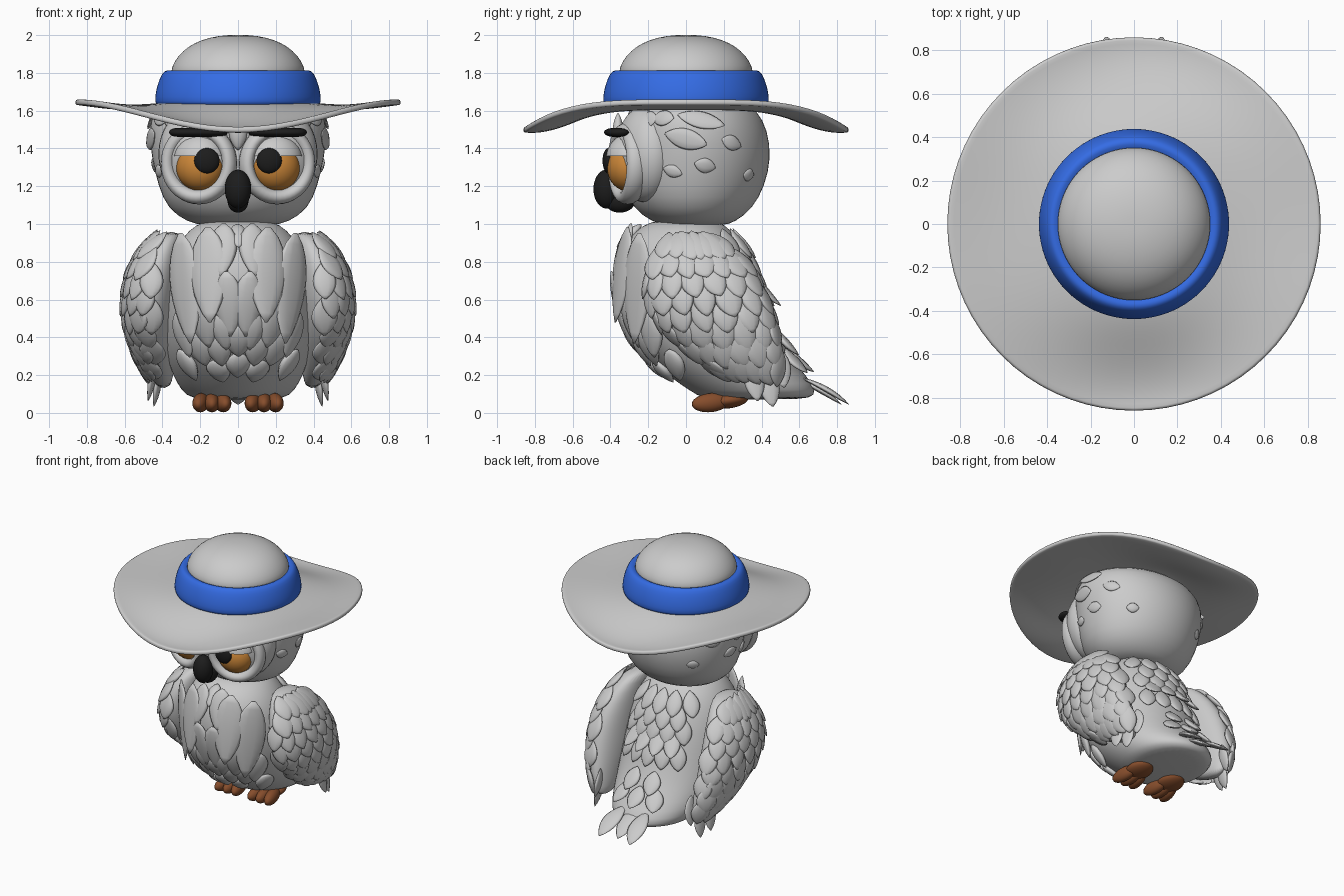
import bpy, bmesh, math, random
from mathutils import Vector, Matrix
from mathutils.bvhtree import BVHTree

random.seed(4)
cube = bpy.data.objects.get("Cube")
if cube:
    bpy.data.objects.remove(cube, do_unlink=True)


def material(name, rgb):
    m = bpy.data.materials.new(name)
    m.use_nodes = True
    m.diffuse_color = (*rgb, 1)
    m.node_tree.nodes["Principled BSDF"].inputs["Base Color"].default_value = (*rgb, 1)
    return m


WHITE = material("pale grey", (.6, .6, .6))
BLUE = material("band blue", (.035, .15, .78))
ORANGE = material("eye orange", (.6, .24, .04))
BROWN = material("foot brown", (.24, .075, .025))
BLACK = material("black", (.012, .012, .012))


def finish(name, bm, mat, subsurf=0):
    bmesh.ops.recalc_face_normals(bm, faces=bm.faces)
    mesh = bpy.data.meshes.new(name)
    bm.to_mesh(mesh)
    bm.free()
    mesh.materials.append(mat)
    mesh.shade_smooth()
    obj = bpy.data.objects.new(name, mesh)
    bpy.context.collection.objects.link(obj)
    if subsurf:
        mod = obj.modifiers.new("Smooth", 'SUBSURF')
        mod.levels = mod.render_levels = subsurf
    return obj


def skin(bm, rings, caps=True):
    rows = [[bm.verts.new(p) for p in ring] for ring in rings]
    n = len(rows[0])
    for a, b in zip(rows, rows[1:]):
        for i in range(n):
            bm.faces.new((a[i], a[(i + 1) % n], b[(i + 1) % n], b[i]))
    if caps:
        bm.faces.new(rows[0])
        bm.faces.new(rows[-1])


def angles(n):
    return [2 * math.pi * i / n for i in range(n)]


def loft(name, sections, mat, n=28):
    """Stack of ellipses: z, centre x, half x, front y, back y."""
    bm = bmesh.new()
    skin(bm, [[(xc + hx * math.cos(t), (y0 + y1) / 2 + (y1 - y0) / 2 * math.sin(t), z)
               for t in angles(n)] for z, xc, hx, y0, y1 in sections])
    return finish(name, bm, mat, 1)


def lathe(name, profile, mat):
    return loft(name, [(z, 0, r, -r, r) for r, z in profile], mat, 48)


def add_ball(bm, c, r, turn=0, tilt=0):
    m = (Matrix.Translation(c) @ Matrix.Rotation(turn, 4, 'Z') @ Matrix.Rotation(tilt, 4, 'X')
         @ Matrix.Diagonal((*r, 1)))
    bmesh.ops.create_uvsphere(bm, u_segments=28, v_segments=18, radius=1, matrix=m)


def ball(name, c, r, mat, turn=0):
    bm = bmesh.new()
    add_ball(bm, c, r, turn)
    finish(name, bm, mat)


def add_feather(bm, centre, along, normal, length, half, thick=.02, curl=0, skew=1.0):
    """Pointed leaf with a lens cross-section, tip in the 'along' direction."""
    normal = normal.normalized()
    along = (along - normal * along.dot(normal)).normalized()
    across = along.cross(normal)
    rings = []
    for i in range(11):
        t = .01 + .98 * i / 10
        w = math.sin(math.pi * t ** skew) ** .75
        p = centre + along * length * (t - .5) + normal * curl * t * t
        rings.append([p + across * half * w * math.cos(a) + normal * thick * w * math.sin(a)
                      for a in angles(10)])
    skin(bm, rings)


def surface(obj):
    return BVHTree.FromObject(obj, bpy.context.evaluated_depsgraph_get())


def plant(bm, tree, origin, aim, flow, length, half, lift=.006, curl=.01, **kw):
    """Lay a feather on a surface where a ray strikes it."""
    hit, nor, _, _ = tree.ray_cast(Vector(origin), Vector(aim).normalized())
    if hit:
        if nor.dot(Vector(aim)) > 0:
            nor = -nor
        add_feather(bm, hit + nor * lift, Vector(flow), nor, length, half, curl=curl, **kw)


# Body and head
body = loft("body", [(.07, 0, .2, .12, .62), (.09, 0, .28, .06, .69), (.15, 0, .32, -.03, .68),
                     (.25, 0, .37, -.17, .59), (.4, 0, .4, -.3, .49), (.6, 0, .4, -.37, .42),
                     (.8, 0, .37, -.37, .35), (.93, 0, .3, -.31, .28), (1.0, 0, .22, -.22, .2),
                     (1.02, 0, .15, -.15, .15)], WHITE)
head = loft("head", [(.99, 0, .18, -.1, .2), (1.01, 0, .27, -.18, .26), (1.08, 0, .375, -.28, .355),
                     (1.2, 0, .425, -.34, .42), (1.35, 0, .46, -.35, .455), (1.5, 0, .478, -.34, .435),
                     (1.6, 0, .45, -.31, .38), (1.66, 0, .36, -.25, .3)], WHITE)
body_tree, head_tree = surface(body), surface(head)

# Chest plumage: x, z, length, half width
bm = bmesh.new()
chest = [(.27, .66, .6, .11), (.15, .73, .52, .11), (.08, .86, .3, .08), (0, .93, .18, .05),
         (.05, .58, .36, .08), (.18, .48, .28, .08), (.28, .42, .26, .075), (.07, .44, .22, .07),
         (.2, .35, .22, .08), (.1, .34, .2, .07), (0, .39, .2, .08), (.26, .26, .2, .065),
         (.1, .23, .17, .065), (0, .26, .17, .065)]
for x, z, length, half in chest:
    for s in ((1, -1) if x else (1,)):
        plant(bm, body_tree, (s * x, -2, z), (0, 1, 0), (-s * x * .5, 0, -1), length, half,
              thick=.028, curl=.012, skew=.85)
finish("chest_feathers", bm, WHITE)

# Back plumage and the two short rows above the tail
bm = bmesh.new()
for row in range(5):
    z = .89 - row * .085
    for k in range(-2, 3):
        x = k * .1 + (.05 if row % 2 else 0)
        if abs(x) < .22:
            plant(bm, body_tree, (x, 2, z), (0, -1, 0), (x * .3, 0, -1), .2, .06,
                  lift=.006, curl=.07 if row == 3 else .02, skew=1.1)
for z, xs in ((.36, (-.08, .08)), (.26, (-.13, 0, .13))):
    for x in xs:
        plant(bm, body_tree, (x, 2, z), (0, -1, 0), (x, .3, -1), .18, .065, lift=.012, curl=.04)
finish("back_feathers", bm, WHITE)

# Tail fan
bm = bmesh.new()
for x, y, z in ((-.11, .74, .14), (0, .7, .14), (.11, .74, .14)):
    add_feather(bm, Vector((x, y, z)), Vector((x * 1.2, 1, -.35)), Vector((0, .35, 1)),
                .3, .068, .016, curl=-.05, skew=1.1)
finish("tail_feathers", bm, WHITE)

# Wings with overlapping feathers
for side, label in ((1, "left"), (-1, "right")):
    wing = loft(label + "_wing", [
        (.13, side * .39, .03, .36, .48), (.2, side * .41, .07, .2, .5), (.3, side * .435, .1, .05, .5),
        (.42, side * .45, .13, -.1, .47), (.6, side * .46, .145, -.21, .42),
        (.78, side * .435, .13, -.2, .33), (.9, side * .39, .09, -.13, .23),
        (.96, side * .35, .05, -.05, .13)], WHITE)
    tree = surface(wing)
    bm = bmesh.new()
    for row in range(8):
        z = .88 - row * .09
        yc = .07 + max(0, .62 - z) * .55
        for k in range(7):
            a = math.radians(-80 + 24 * k + (12 if row % 2 else 0))
            out = Vector((side * math.cos(a) * .55, math.sin(a), 0))
            origin = Vector((side * .43, yc, z)) + out * 1.5
            plant(bm, tree, origin, -out, (0, random.uniform(.15, .4), -1),
                  random.uniform(.19, .23), random.uniform(.06, .075),
                  thick=.02, lift=.008, curl=.012, skew=1.1)
    for x, y, z in ((.42, .44, .14), (.45, .36, .17), (.38, .5, .24)):
        add_feather(bm, Vector((side * x, y, z)), Vector((side * .3, .2, -1)),
                    Vector((side, .2, 0)), .22, .055, .018, curl=.03)
    finish(label + "_wing_feathers", bm, WHITE)

# Small feathers scattered on the head: y, z, length, half width
bm = bmesh.new()
for s in (1, -1):
    for y, z, length, half in ((-.07, 1.28, .11, .034), (.1, 1.31, .12, .04), (.24, 1.43, .13, .04),
                               (.33, 1.26, .09, .035), (0, 1.45, .24, .055), (.08, 1.55, .26, .05),
                               (-.12, 1.56, .14, .045), (-.2, 1.55, .14, .05)):
        plant(bm, head_tree, (s * 2, y, z), (-s, 0, 0), (0, 1, -.25), length, half,
              thick=.012, lift=.002, curl=0)
add_feather(bm, Vector((0, -.36, 1.49)), Vector((0, -.1, -1)), Vector((0, -1, 0)), .2, .05, .03)
finish("head_feathers", bm, WHITE)

# Face
for s, label in ((1, "left"), (-1, "right")):
    ball(label + "_face_disc", (s * .21, -.215, 1.37), (.22, .15, .255), WHITE, s * .38)
    bm = bmesh.new()
    m = (Matrix.Translation((s * .207, -.31, 1.32)) @ Matrix.Rotation(s * .3, 4, 'Z')
         @ Matrix.Diagonal((1, 1, 1.04, 1)))
    hoop = [[m @ Vector(((.17 + .038 * math.cos(b)) * math.cos(a), .055 * math.sin(b),
                         (.17 + .038 * math.cos(b)) * math.sin(a))) for b in angles(14)]
            for a in angles(40)]
    skin(bm, hoop + hoop[:1], caps=False)
    bmesh.ops.remove_doubles(bm, verts=bm.verts, dist=.0005)
    finish(label + "_eye_rim", bm, WHITE)
    ball(label + "_eye", (s * .2, -.31, 1.3), (.128, .108, .125), ORANGE, s * .2)
    ball(label + "_pupil", (s * .165, -.41, 1.335), (.067, .032, .067), BLACK)
    bm = bmesh.new()
    add_ball(bm, (s * .2, -.31, 1.34), (.142, .114, .135), s * .2)
    bmesh.ops.bisect_plane(bm, geom=bm.verts[:] + bm.edges[:] + bm.faces[:],
                           plane_co=(0, 0, 1.36), plane_no=(0, 0, 1), clear_inner=True)
    bmesh.ops.holes_fill(bm, edges=[e for e in bm.edges if e.is_boundary])
    lid = finish(label + "_eyelid", bm, WHITE)
    lid.data.set_sharp_from_angle(angle=math.radians(40))
    # Blunt brow bar
    bm = bmesh.new()
    bar = []
    for i in range(17):
        t = -math.cos(math.pi * (i + .2) / 16.4)
        w = (1 - t ** 8) ** .5
        bar.append([(s * (.21 + .155 * t), -.375 + .03 * t * t + .06 * w * math.cos(a),
                     1.485 + .025 * w * math.sin(a)) for a in angles(14)])
    skin(bm, bar)
    finish(label + "_eyebrow", bm, BLACK)

# Beak
bm = bmesh.new()
add_ball(bm, (0, -.42, 1.185), (.07, .07, .103))
add_ball(bm, (0, -.35, 1.12), (.055, .08, .06))
finish("beak", bm, BLACK)

# Feet
for s, label in ((1, "left"), (-1, "right")):
    bm = bmesh.new()
    add_ball(bm, (s * .14, .225, .066), (.09, .105, .042), 0, .12)
    for x in (.08, .138, .197):
        add_ball(bm, (s * x, .13, .054), (.042, .1, .05), s * (x - .138) * 3, .1)
    finish(label + "_foot", bm, BROWN)

# Sun hat: brim drooping at front and back, band and crown
bm = bmesh.new()
rings = []
for j in range(20):
    r = .29 + .57 * j / 19
    u = max(0, (r - .36) / .5)
    ease = u * u * (3 - 2 * u)
    rings.append([(r * math.cos(a), r * math.sin(a),
                   1.632 - .02 * math.sin(math.pi * u) + ease * (.014 - .146 * math.sin(a) ** 4))
                  for a in angles(72)])
skin(bm, rings, caps=False)
brim = finish("hat_brim", bm, WHITE)
solid = brim.modifiers.new("Thickness", 'SOLIDIFY')
solid.thickness, solid.offset = .03, 0
bevel = brim.modifiers.new("Rounded edge", 'BEVEL')
bevel.width, bevel.segments = .012, 3
lathe("hat_band", [(.37, 1.625), (.43, 1.625), (.442, 1.645), (.437, 1.7), (.42, 1.76),
                   (.4, 1.802), (.38, 1.815), (.355, 1.81), (.34, 1.79)], BLUE)
lathe("hat_crown", [(.34, 1.74), (.357, 1.8), (.348, 1.84), (.318, 1.89), (.265, 1.94),
                    (.19, 1.977), (.1, 1.997), (.03, 2.001)], WHITE)
